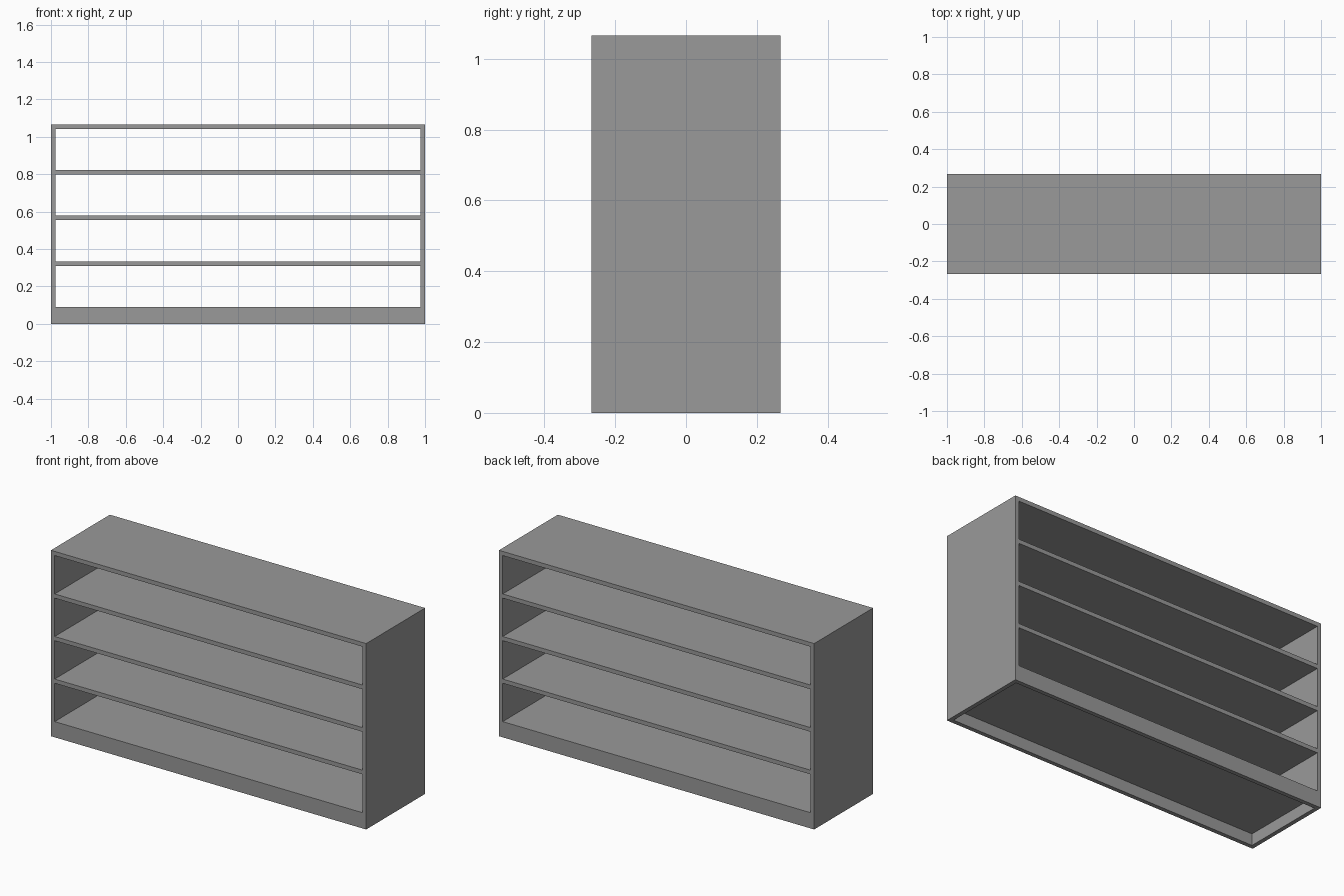
import bpy
import bmesh
from mathutils import Matrix, Vector

if "Cube" in bpy.data.objects:
    bpy.data.objects.remove(bpy.data.objects["Cube"])

W, D, H = 2.0, 0.534, 1.066      # overall size
T = 0.024                        # board thickness
BASE = 0.09                      # top of the lowest shelf
PITCH = (H - BASE) / 4           # shelf spacing

grey = bpy.data.materials.new("plain grey")
grey.diffuse_color = (0.32, 0.32, 0.32, 1)
grey.use_nodes = True
grey.node_tree.nodes["Principled BSDF"].inputs["Base Color"].default_value = grey.diffuse_color


def boxes(name, bounds):
    """One object made of boxes given as (min corner, max corner)."""
    bm = bmesh.new()
    for lo, hi in bounds:
        lo, hi = Vector(lo), Vector(hi)
        m = Matrix.Translation((lo + hi) / 2) @ Matrix.Diagonal((*(hi - lo), 1))
        bmesh.ops.create_cube(bm, size=1, matrix=m)
    mesh = bpy.data.meshes.new(name)
    bm.to_mesh(mesh)
    bm.free()
    mesh.materials.append(grey)
    ob = bpy.data.objects.new(name, mesh)
    bpy.context.collection.objects.link(ob)
    return ob


# Solid carcass: sides, top, shelves and plinth in one flush piece
cabinet = boxes("shelf_cabinet", [((-W/2, -D/2, 0), (W/2, D/2, H))])

# Four open bays running right through from front to back
x = W/2 - T
cuts = [((-x, -D, BASE + i * PITCH), (x, D, BASE + (i + 1) * PITCH - T))
        for i in range(4)]
# Hollow under the lowest shelf, leaving a plinth rim all round
cuts.append(((-x, -D/2 + T, -0.1), (x, D/2 - T, BASE - T)))
cutter = boxes("bay_cutter", cuts)
cutter.hide_render = True

mod = cabinet.modifiers.new("bays", 'BOOLEAN')
mod.operation = 'DIFFERENCE'
mod.solver = 'EXACT'
mod.object = cutter
bpy.context.view_layer.objects.active = cabinet
cabinet.select_set(True)
bpy.ops.object.modifier_apply(modifier=mod.name)
bpy.data.objects.remove(cutter)
